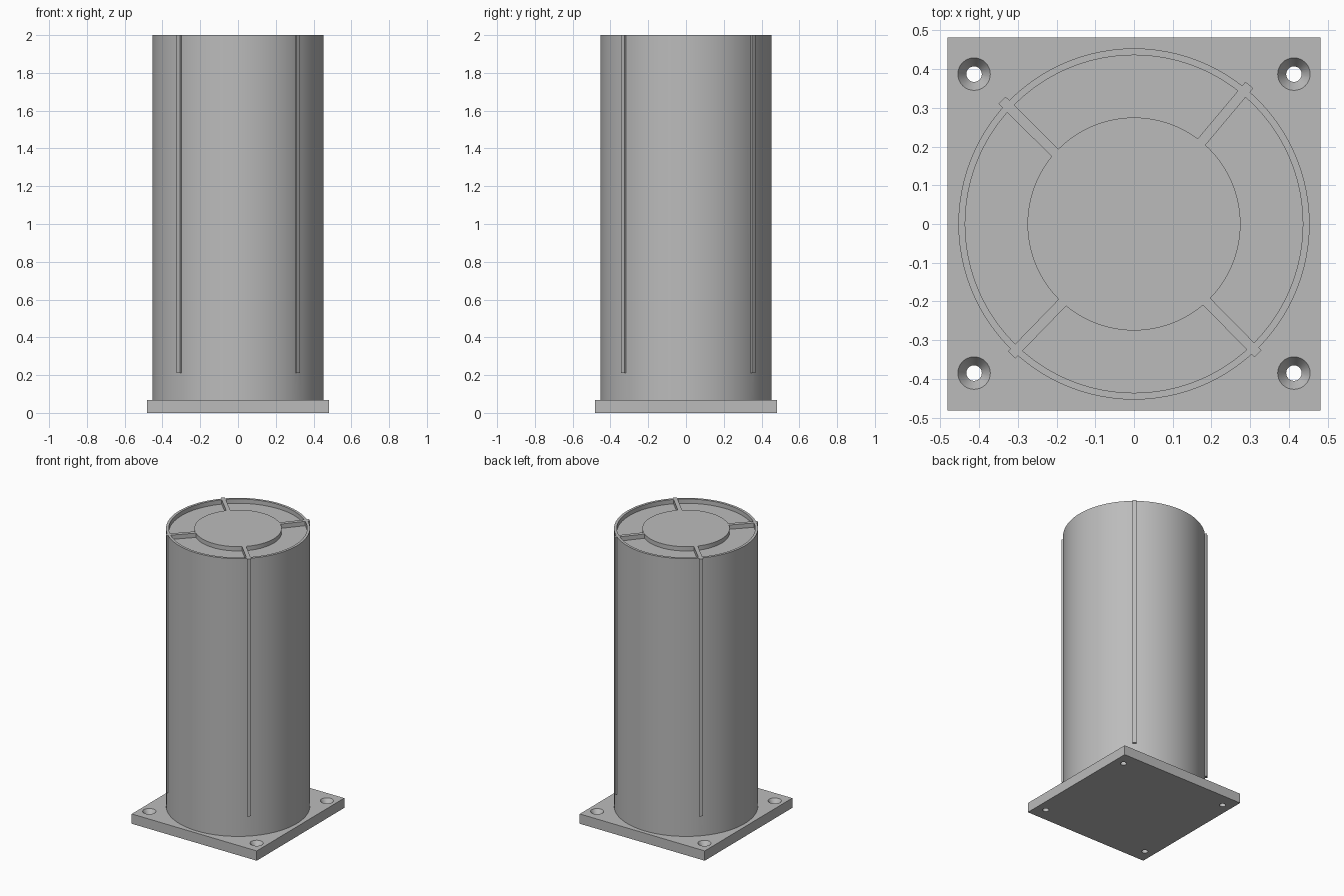
import bpy
import bmesh
import math
from mathutils import Vector, Matrix

cube = bpy.data.objects.get("Cube")
if cube:
    bpy.data.objects.remove(cube, do_unlink=True)

# One plain grey for the whole casting
grey = bpy.data.materials.new("plain_grey")
grey.use_nodes = True
colour = (0.5, 0.5, 0.5, 1)
grey.diffuse_color = colour
grey.node_tree.nodes["Principled BSDF"].inputs["Base Color"].default_value = colour


def finish(name, bm):
    bmesh.ops.recalc_face_normals(bm, faces=bm.faces)
    mesh = bpy.data.meshes.new(name)
    bm.to_mesh(mesh)
    bm.free()
    mesh.materials.append(grey)
    obj = bpy.data.objects.new(name, mesh)
    bpy.context.collection.objects.link(obj)
    return obj


def lathe(name, profile, steps, centre=(0, 0)):
    """Revolve a closed (radius, z) profile whose ends lie on the axis."""
    bm = bmesh.new()
    verts = [bm.verts.new((r, 0, z)) for r, z in profile]
    edges = [bm.edges.new(pair) for pair in zip(verts, verts[1:])]
    bmesh.ops.spin(bm, geom=verts + edges, cent=(0, 0, 0), axis=(0, 0, 1),
                   angle=2 * math.pi, steps=steps, use_merge=True)
    bmesh.ops.remove_doubles(bm, verts=bm.verts, dist=1e-5)
    bmesh.ops.translate(bm, verts=bm.verts, vec=(*centre, 0))
    return finish(name, bm)


def box(name, size, matrix):
    bm = bmesh.new()
    bmesh.ops.create_cube(bm, size=1, matrix=matrix @ Matrix.Diagonal((*size, 1)))
    return finish(name, bm)


def combine(target, tools, operation):
    """Apply booleans in turn and discard the tool objects."""
    for tool in tools:
        tool.hide_render = True
        mod = target.modifiers.new("combine", "BOOLEAN")
        mod.operation = operation
        mod.solver = "EXACT"
        mod.object = tool
    bpy.context.view_layer.update()
    result = target.evaluated_get(bpy.context.evaluated_depsgraph_get())
    mesh = bpy.data.meshes.new_from_object(result)
    target.modifiers.clear()
    target.data = mesh
    for tool in tools:
        bpy.data.objects.remove(tool, do_unlink=True)


TOP, PLATE, FLOOR = 2.0, 0.068, 1.97
RIB_FOOT, RIB_WIDTH = 0.21, 0.026

# Cylindrical body with a shallow ring recess around the raised core
body = lathe("cylinder_body", [
    (0, TOP), (0.275, TOP), (0.275, FLOOR), (0.436, FLOOR), (0.436, TOP),
    (0.4535, TOP), (0.4535, PLATE), (0, PLATE)], 96)

# Four slim ribs crossing the recess and running down the outside
rib_lines = [((0.172, 0.209), (0.298, 0.359)), ((-0.202, 0.182), (-0.341, 0.32)),
             ((-0.182, -0.200), (-0.316, -0.338)), ((0.184, -0.197), (0.32, -0.335))]
ribs = []
for inner, outer in rib_lines:
    a, b = Vector(inner), Vector(outer)
    mid, span = (a + b) / 2, b - a
    place = (Matrix.Translation((mid.x, mid.y, (TOP + RIB_FOOT) / 2))
             @ Matrix.Rotation(math.atan2(span.y, span.x), 4, "Z"))
    ribs.append(box("rib", (span.length, RIB_WIDTH, TOP - RIB_FOOT), place))
combine(body, ribs, "UNION")

# Square mounting plate with four countersunk holes
plate = box("mounting_plate", (0.962, 0.962, PLATE), Matrix.Translation((0, 0, PLATE / 2)))
hole = [(0, -0.02), (0.02, -0.02), (0.02, 0.035), (0.042, PLATE),
        (0.042, PLATE + 0.02), (0, PLATE + 0.02)]
cutters = [lathe("hole_cutter", hole, 32, (x, y))
           for x in (-0.413, 0.413) for y in (-0.385, 0.387)]
combine(plate, cutters, "DIFFERENCE")

# Smooth the round walls and keep the rims crisp
bpy.ops.object.select_all(action="DESELECT")
for obj in (body, plate):
    obj.select_set(True)
bpy.context.view_layer.objects.active = body
bpy.ops.object.shade_smooth_by_angle(angle=math.radians(30))
